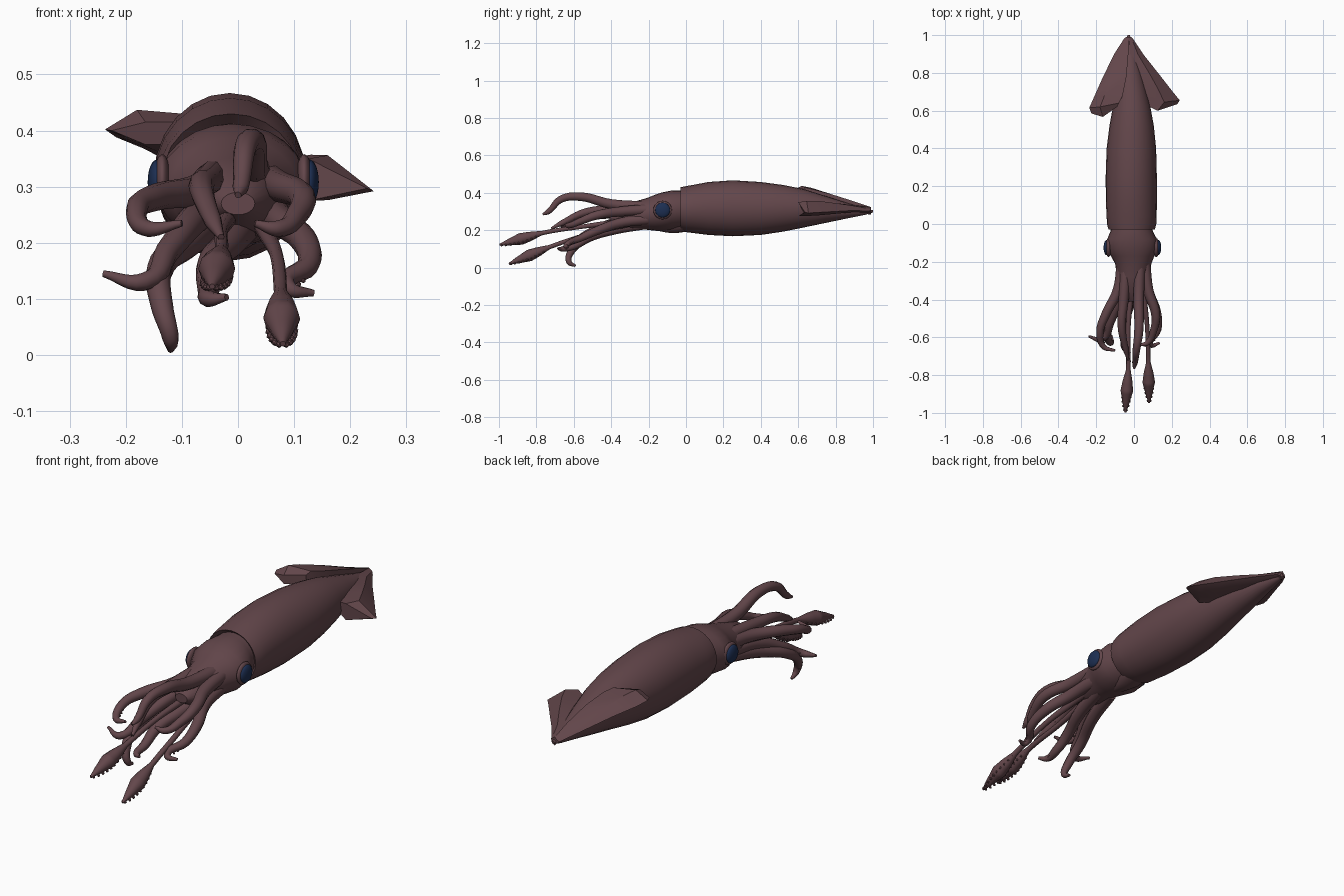
import bpy
import bmesh
from math import sin, cos, pi, radians
from mathutils import Vector

if "Cube" in bpy.data.objects:
    bpy.data.objects.remove(bpy.data.objects["Cube"], do_unlink=True)


def make_material(name, colour):
    mat = bpy.data.materials.new(name)
    mat.use_nodes = True
    mat.diffuse_color = (*colour, 1)
    mat.node_tree.nodes["Principled BSDF"].inputs["Base Color"].default_value = (*colour, 1)
    return mat


SKIN = make_material("maroon skin", (0.125, 0.062, 0.070))
EYE = make_material("navy eye", (0.012, 0.028, 0.085))


def finish(obj, mat, angle=40):
    """Give the object its colour and smooth shading."""
    obj.data.materials.clear()
    obj.data.materials.append(mat)
    bpy.ops.object.select_all(action="DESELECT")
    obj.select_set(True)
    bpy.context.view_layer.objects.active = obj
    bpy.ops.object.shade_smooth_by_angle(angle=radians(angle))
    return obj


def mesh_object(name, bm, mat, angle=40):
    bmesh.ops.recalc_face_normals(bm, faces=bm.faces)
    mesh = bpy.data.meshes.new(name)
    bm.to_mesh(mesh)
    bm.free()
    obj = bpy.data.objects.new(name, mesh)
    bpy.context.collection.objects.link(obj)
    return finish(obj, mat, angle)


def skin_rings(bm, rings):
    """Bridge equal rings of points and close both ends."""
    loops = [[bm.verts.new(p) for p in ring] for ring in rings]
    for a, b in zip(loops, loops[1:]):
        for i in range(len(a)):
            j = (i + 1) % len(a)
            bm.faces.new((a[i], a[j], b[j], b[i]))
    bm.faces.new(loops[0])
    bm.faces.new(loops[-1])


def body(name, sections, sides=24):
    """Loft ellipses given as (y, left x, right x, bottom z, top z)."""
    rings = []
    for y, x0, x1, z0, z1 in sections:
        ring = []
        for i in range(sides):
            a = 2 * pi * i / sides
            ring.append(((x0 + x1) / 2 + (x1 - x0) / 2 * cos(a), y,
                         (z0 + z1) / 2 + (z1 - z0) / 2 * sin(a)))
        rings.append(ring)
    bm = bmesh.new()
    skin_rings(bm, rings)
    return mesh_object(name, bm, SKIN)


# Mantle with an open-looking collar lip
body("mantle", [
    (-.005, -.11, .08, .22, .41), (-.03, -.135, .11, .2, .43),
    (0, -.143, .118, .19, .436), (.04, -.145, .12, .185, .443),
    (.12, -.149, .121, .175, .458), (.25, -.15, .121, .168, .467),
    (.4, -.145, .117, .175, .458), (.52, -.13, .105, .193, .442),
    (.63, -.11, .085, .215, .42), (.75, -.09, .055, .24, .382),
    (.87, -.065, .022, .265, .343), (.96, -.048, -.008, .283, .317),
    (1, -.034, -.022, .295, .307)])

# Head narrowing into the arm crown
body("head", [
    (.03, -.12, .09, .22, .41), (-.04, -.125, .1, .205, .413),
    (-.08, -.142, .122, .2, .412), (-.13, -.145, .125, .195, .402),
    (-.17, -.122, .108, .198, .388), (-.21, -.1, .092, .203, .372),
    (-.28, -.09, .078, .203, .352), (-.36, -.07, .06, .222, .328),
    (-.41, -.03, .03, .25, .29)])

# Funnel below the head
body("funnel", [
    (.02, -.08, .05, .195, .27), (-.05, -.07, .045, .185, .26),
    (-.1, -.05, .03, .187, .25), (-.14, -.04, .02, .195, .24)], 12)


# Fins: wedge sections running from the tail tip to the trailing edge
def fin(name, sections):
    """Sections are (root x, y), (middle x, y, top z, bottom z), (edge x, y, z)."""
    rings = []
    for (rx, ry), (mx, my, top, low), (ex, ey, ez) in sections:
        mid = (top + low) / 2
        rings.append([(rx, ry, mid + .02), (mx, my, top), (ex, ey, ez),
                      (mx, my, low), (rx, ry, mid - .02)])
    bm = bmesh.new()
    skin_rings(bm, rings)
    mesh_object(name, bm, SKIN, 30)


fin("right_fin", [
    ((-.03, .99), (-.04, .99, .312, .295), (-.05, .985, .304)),
    ((-.03, .9), (-.08, .9, .348, .32), (-.105, .9, .335)),
    ((-.04, .78), (-.12, .78, .392, .352), (-.168, .77, .368)),
    ((-.06, .68), (-.16, .67, .427, .37), (-.217, .66, .388)),
    ((-.08, .64), (-.18, .62, .437, .38), (-.237, .615, .402)),
    ((-.09, .62), (-.165, .567, .415, .375), (-.225, .585, .4))])
fin("left_fin", [
    ((-.03, .99), (-.015, .99, .312, .295), (-.005, .98, .302)),
    ((-.02, .9), (.02, .9, .33, .298), (.052, .895, .306)),
    ((0, .8), (.08, .8, .345, .288), (.135, .79, .3)),
    ((.03, .71), (.13, .71, .357, .28), (.205, .7, .295)),
    ((.05, .66), (.16, .645, .356, .276), (.242, .655, .292)),
    ((.06, .63), (.125, .6, .35, .275), (.23, .635, .297))])

# Eyes set in rounded lids
for side, x in (("right", -.135), ("left", .118)):
    direction = 1 if x > 0 else -1
    for part, mat, size, offset in (("eye", EYE, .04, .01), ("eyelid", SKIN, .05, 0)):
        bpy.ops.mesh.primitive_uv_sphere_add(
            segments=20, ring_count=12, radius=1,
            location=(x + direction * offset, -.125, .308), rotation=(0, pi / 2, 0))
        obj = bpy.context.object
        obj.name = side + "_" + part
        obj.scale = (size, size, .016)
        finish(obj, mat)


def tentacle(name, points, radii):
    """Smooth tapering tube through the points."""
    curve = bpy.data.curves.new(name, "CURVE")
    curve.dimensions = "3D"
    curve.bevel_depth = 1
    curve.bevel_resolution = 3
    curve.resolution_u = 6
    curve.use_fill_caps = True
    spline = curve.splines.new("BEZIER")
    spline.bezier_points.add(len(points) - 1)
    for knot, p, r in zip(spline.bezier_points, points, radii):
        knot.co = p
        knot.radius = r
        knot.handle_left_type = knot.handle_right_type = "AUTO"
    obj = bpy.data.objects.new(name, curve)
    bpy.context.collection.objects.link(obj)
    bpy.ops.object.select_all(action="DESELECT")
    obj.select_set(True)
    bpy.context.view_layer.objects.active = obj
    bpy.ops.object.convert(target="MESH")
    return finish(bpy.context.object, SKIN, 60)


def suckers(name, start, end, width, count, size):
    """Two rows of small bumps under a straight stretch of limb."""
    a, b = Vector(start), Vector(end)
    bm = bmesh.new()
    for i in range(count):
        t = (i + .5) / count
        for side in (-1, 1):
            spread = width * sin(pi * t) ** .7
            centre = a.lerp(b, t) + Vector((side * spread * .75, 0, -spread * .6))
            new = bmesh.ops.create_icosphere(bm, subdivisions=1, radius=size)
            bmesh.ops.translate(bm, verts=new["verts"], vec=centre)
    mesh_object(name, bm, SKIN)


def arm(name, *points):
    n = len(points) - 1
    tentacle(name, points, [.006 + .025 * (1 - i / n) ** .65 for i in range(n + 1)])
    suckers(name + "_suckers", points[-3], points[-2], .012, 5, .005)


# Eight arms
arm("upper_left_arm", (.03, -.2, .325), (.025, -.4, .34), (.025, -.57, .38),
    (.012, -.67, .365), (.005, -.735, .3), (0, -.765, .285))
arm("upper_right_arm", (-.04, -.2, .32), (-.055, -.4, .31), (-.065, -.54, .295),
    (-.045, -.66, .24), (-.03, -.72, .21))
arm("second_left_arm", (.055, -.2, .31), (.075, -.35, .3), (.115, -.48, .28),
    (.105, -.56, .25), (.07, -.63, .225), (.03, -.64, .235))
arm("second_right_arm", (-.06, -.2, .3), (-.085, -.35, .29), (-.15, -.48, .28),
    (-.18, -.57, .26), (-.16, -.65, .225), (-.1, -.67, .235))
arm("third_left_arm", (.055, -.2, .26), (.075, -.35, .24), (.12, -.47, .2),
    (.125, -.56, .16), (.09, -.64, .12), (.135, -.63, .11))
arm("third_right_arm", (-.055, -.22, .26), (-.085, -.4, .235), (-.125, -.52, .185),
    (-.17, -.61, .13), (-.24, -.595, .145))
arm("lower_right_arm", (-.045, -.22, .235), (-.09, -.4, .2), (-.14, -.54, .15),
    (-.135, -.615, .085), (-.12, -.625, .03), (-.12, -.59, .009))
arm("lower_left_arm", (.015, -.22, .235), (-.015, -.4, .2), (-.05, -.52, .16),
    (-.052, -.6, .115), (-.05, -.66, .1), (-.02, -.685, .103))

# Two long feeding tentacles with leaf-shaped clubs
CLUB = (.02, .015, .012, .012, .027, .033, .02, .005)
for name, base, knee, wrist, tip in (
        ("right_feeder", (-.01, -.25, .26), (-.03, -.55, .22), (-.03, -.77, .185), (-.046, -.997, .122)),
        ("left_feeder", (.035, -.25, .25), (.068, -.52, .18), (.076, -.73, .11), (.08, -.947, .02))):
    w, t = Vector(wrist), Vector(tip)
    path = [Vector(base), Vector(base).lerp(Vector(knee), .5), Vector(knee), w]
    path += [w.lerp(t, f) for f in (.3, .5, .75, 1)]
    tentacle(name, path, CLUB)
    suckers(name + "_suckers", wrist, tip, .031, 10, .007)
